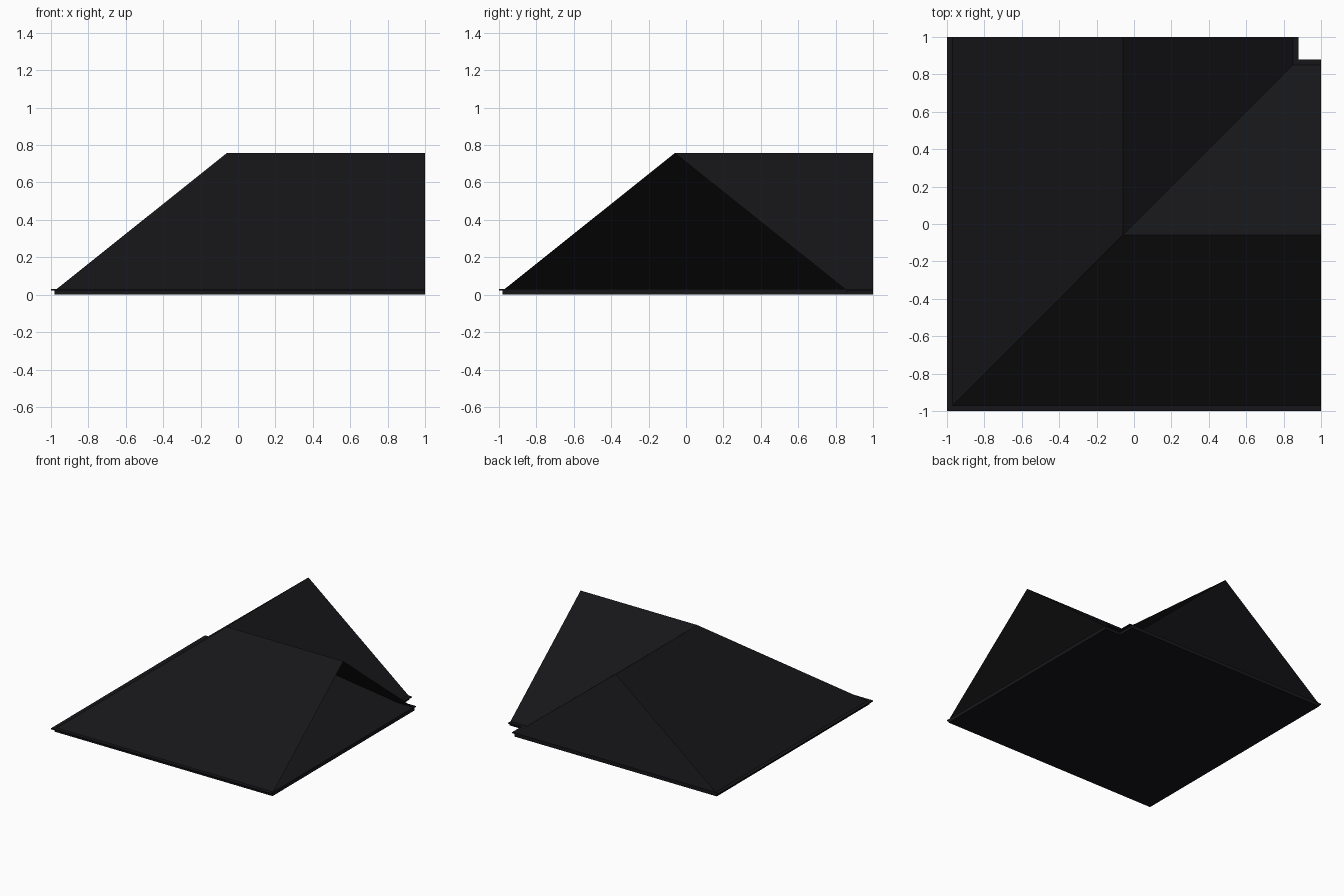
import bpy, bmesh

if "Cube" in bpy.data.objects:
    bpy.data.objects.remove(bpy.data.objects["Cube"])

RIDGE = -0.06   # ridge line position on both axes
END = 1.0       # open gable ends

mat = bpy.data.materials.new("dark_slate")
mat.diffuse_color = (0.008, 0.008, 0.010, 1)
mat.use_nodes = True
mat.node_tree.nodes["Principled BSDF"].inputs["Base Color"].default_value = mat.diffuse_color


def sweep_corner(name, profile, closed=False):
    """Sweep a (offset from ridge, height) profile round the L-shaped corner."""
    bm = bmesh.new()
    rows = []
    for d, z in profile:
        p = RIDGE - d
        rows.append([bm.verts.new(c) for c in ((END, p, z), (p, p, z), (p, END, z))])
    n = len(rows)
    for i in range(n if closed else n - 1):
        a, b = rows[i], rows[(i + 1) % n]
        for k in range(2):
            bm.faces.new((a[k], a[k + 1], b[k + 1], b[k]))
    if closed:
        for k in (0, 2):
            bm.faces.new([r[k] for r in rows])
    bmesh.ops.recalc_face_normals(bm, faces=bm.faces)
    if not closed:
        # roof sheet must face upward
        bm.normal_update()
        if sum(f.normal.z for f in bm.faces) < 0:
            bmesh.ops.reverse_faces(bm, faces=bm.faces)
    me = bpy.data.meshes.new(name)
    bm.to_mesh(me)
    bm.free()
    me.materials.append(mat)
    ob = bpy.data.objects.new(name, me)
    bpy.context.collection.objects.link(ob)
    return ob


# Sloping roof sheets: hip outside, valley inside, gable ends left open
sweep_corner("roof_slopes", [(0.91, 0.03), (0, 0.757), (-0.91, 0.03)])

# Floor slab with a thin projecting eave lip on both sides
half = [(0.92, 0.0), (0.92, 0.022), (0.94, 0.022), (0.94, 0.03)]
sweep_corner("eave_base", half + [(-d, z) for d, z in reversed(half)], closed=True)
